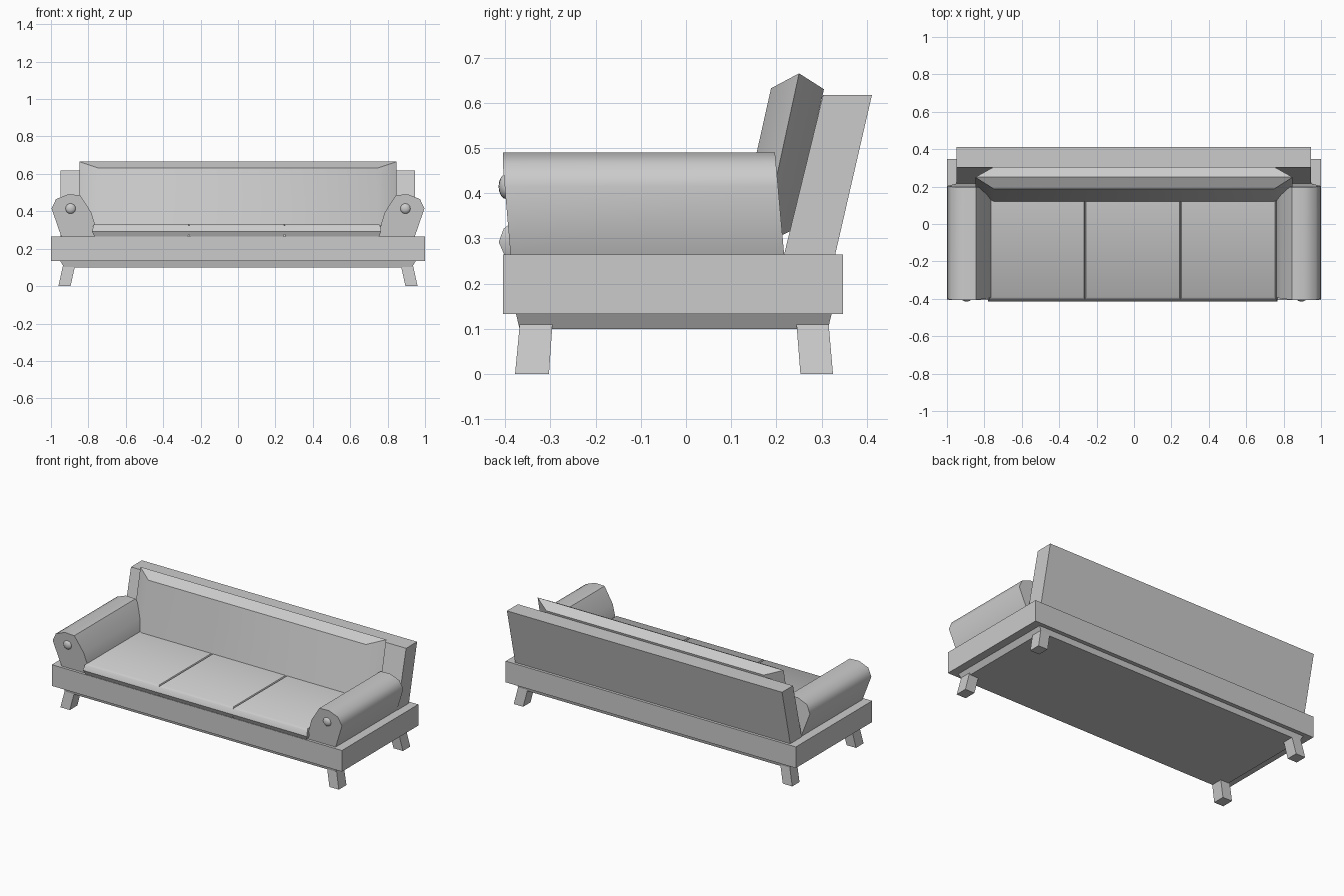
import bpy, bmesh
from math import radians

if "Cube" in bpy.data.objects:
    bpy.data.objects.remove(bpy.data.objects["Cube"])


def loft(name, rings, smooth=None):
    """Skin a list of equal-length closed rings and cap both ends."""
    bm = bmesh.new()
    vs = [[bm.verts.new(p) for p in r] for r in rings]
    n = len(rings[0])
    for a, b in zip(vs, vs[1:]):
        for i in range(n):
            j = (i + 1) % n
            bm.faces.new((a[i], a[j], b[j], b[i]))
    bm.faces.new(vs[0][::-1])
    bm.faces.new(vs[-1])
    bmesh.ops.recalc_face_normals(bm, faces=bm.faces)
    me = bpy.data.meshes.new(name)
    bm.to_mesh(me)
    bm.free()
    ob = bpy.data.objects.new(name, me)
    bpy.context.collection.objects.link(ob)
    if smooth:
        bpy.ops.object.select_all(action='DESELECT')
        ob.select_set(True)
        bpy.context.view_layer.objects.active = ob
        bpy.ops.object.shade_smooth_by_angle(angle=radians(smooth))
    return ob


def rect(x0, x1, y0, y1, z):
    """Horizontal rectangle ring."""
    return [(x0, y0, z), (x1, y0, z), (x1, y1, z), (x0, y1, z)]


def slab(w, bottom, top):
    """Rectangle ring spanning x = -w..w between two (y, z) points."""
    return [(-w, *bottom), (w, *bottom), (w, *top), (-w, *top)]


# Base frame and the tapered plinth under it
loft("base_frame", [rect(-1, 1, -0.405, 0.347, z) for z in (0.133, 0.265)])
loft("plinth", [rect(-0.93, 0.93, -0.368, 0.314, 0.10),
                rect(-0.95, 0.95, -0.376, 0.322, 0.134)])

# Splayed legs
for s, side in ((-1, "left"), (1, "right")):
    for name, yb, yt in (("front", (-0.378, -0.303), (-0.367, -0.295)),
                         ("back", (0.253, 0.325), (0.244, 0.315))):
        loft(f"{name}_leg_{side}", [rect(s * 0.895, s * 0.96, *yb, 0),
                                    rect(s * 0.87, s * 0.935, *yt, 0.115)])

# Leaning backrest
loft("backrest", [rect(-0.95, 0.947, 0.217, 0.33, 0.265),
                  rect(-0.95, 0.947, 0.303, 0.411, 0.617)])

# Long back cushion, widest at its middle plane
loft("back_cushion", [slab(0.75, (0.12, 0.328), (0.188, 0.632)),
                      slab(0.848, (0.168, 0.287), (0.25, 0.665)),
                      slab(0.75, (0.235, 0.318), (0.305, 0.63))], 40)

# Three seat cushions with bulging edges
for i, name in enumerate(("left", "centre", "right")):
    c = -0.007 + (i - 1) * 0.511
    loft(f"seat_cushion_{name}",
         [rect(c - w, c + w, f, b, z) for w, f, b, z in
          ((0.245, -0.398, 0.20, 0.255), (0.262, -0.414, 0.213, 0.292),
           (0.256, -0.403, 0.205, 0.322), (0.250, -0.392, 0.20, 0.330))], 40)

# Rolled arms: profile in x, z, with slanted front and back ends, plus buttons
profile = [(0.945, 0.265), (0.997, 0.415), (0.973, 0.465), (0.91, 0.49),
           (0.845, 0.487), (0.785, 0.395), (0.765, 0.33), (0.75, 0.265)]
for s, side in ((-1, "left"), (1, "right")):
    front = [(s * x, -0.388 - 0.085 * min(z - 0.265, 0.2), z) for x, z in profile]
    back = [(s * x, 0.217 - 0.09 * (z - 0.265), z) for x, z in profile]
    loft(f"arm_{side}", [front, back], 50)
    bpy.ops.mesh.primitive_uv_sphere_add(segments=16, ring_count=8, radius=0.028,
                                         location=(s * 0.895, -0.397, 0.415))
    button = bpy.context.object
    button.name = f"arm_button_{side}"
    button.scale.y = 0.62
    bpy.ops.object.shade_smooth_by_angle(angle=radians(60))
